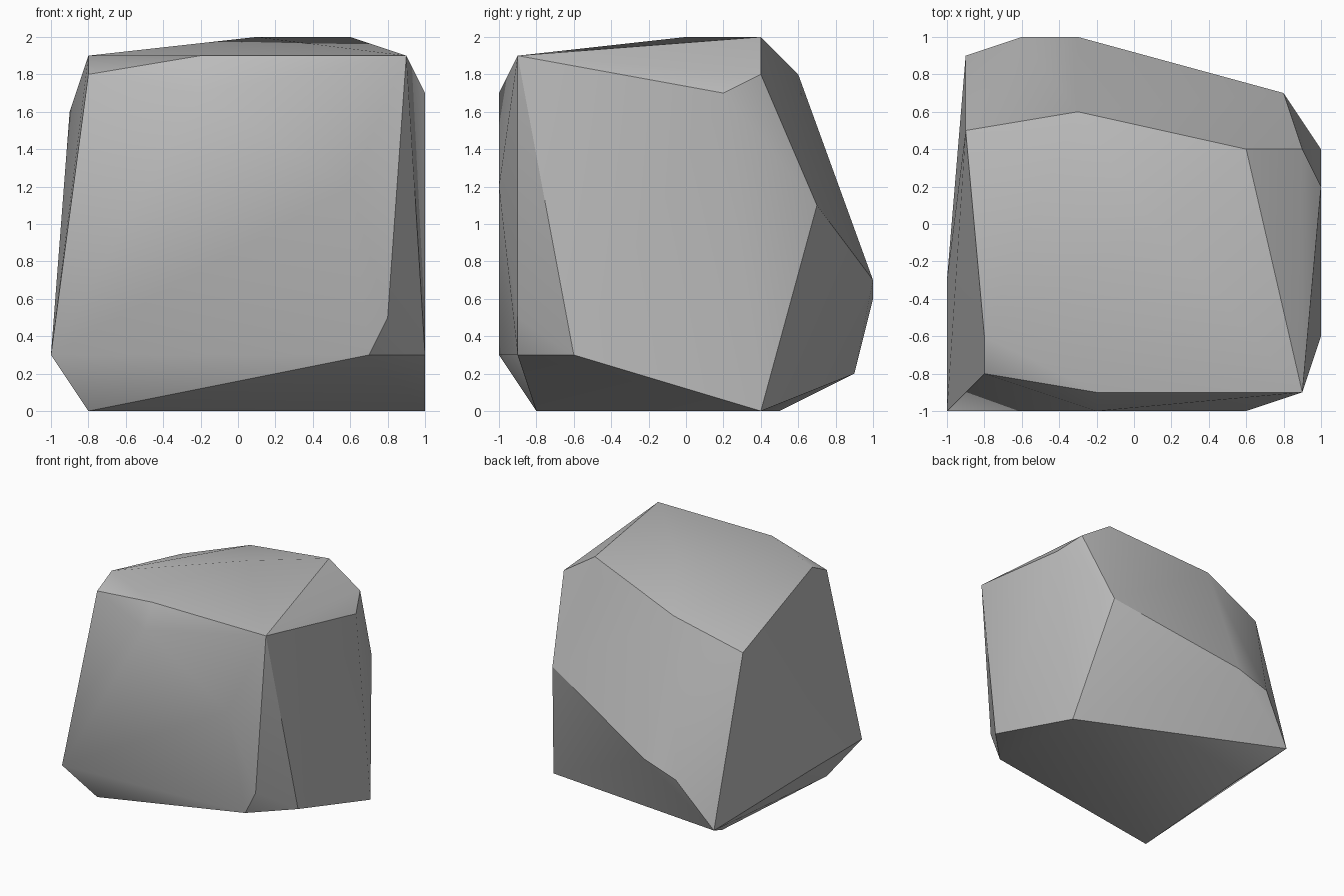
import bpy
import bmesh
import math

# Remove the default cube
default_cube = bpy.data.objects.get("Cube")
if default_cube:
    bpy.data.objects.remove(default_cube, do_unlink=True)


def make_material(name, colour):
    material = bpy.data.materials.new(name)
    material.use_nodes = True
    material.diffuse_color = colour
    material.node_tree.nodes["Principled BSDF"].inputs["Base Color"].default_value = colour
    return material


# Corners of the boulder, in tenths of a unit, grouped by region
TENTH = 0.1
corners = {
    "crown": [(1, 0, 20), (6, 4, 20), (9, -9, 19), (-2, -9, 19), (-8, -6, 19)],
    "shoulder": [(-8, -8, 18), (-3, 6, 18), (9, 4, 18), (10, 2, 17), (-9, 5, 16)],
    "front": [(-2, -10, 17), (6, -10, 12), (8, -9, 5), (7, -9, 3), (-10, -10, 3)],
    "sides": [(10, -6, 3), (-10, -3, 3), (8, 7, 11)],
    "back": [(-3, 10, 7), (-6, 10, 6), (-9, 9, 2)],
    "base": [(-8, -8, 0), (-7, 5, 0), (10, 4, 0)],
}


def make_boulder(name, regions, material):
    """Wrap the corner points in a convex chipped-stone shell."""
    bm = bmesh.new()
    for points in regions.values():
        for point in points:
            bm.verts.new([value * TENTH for value in point])
    hull = bmesh.ops.convex_hull(bm, input=bm.verts[:])
    loose = {g for g in hull["geom_interior"] + hull["geom_unused"]
             if isinstance(g, bmesh.types.BMVert)}
    bmesh.ops.delete(bm, geom=list(loose), context="VERTS")
    bmesh.ops.recalc_face_normals(bm, faces=bm.faces[:])

    mesh = bpy.data.meshes.new(name)
    bm.to_mesh(mesh)
    bm.free()
    mesh.materials.append(material)
    boulder = bpy.data.objects.new(name, mesh)
    bpy.context.collection.objects.link(boulder)
    return boulder


stone_grey = make_material("stone_grey", (0.5, 0.5, 0.5, 1.0))
boulder = make_boulder("boulder", corners, stone_grey)

# Soft shading over shallow facets, crisp ridges elsewhere
bpy.ops.object.select_all(action="DESELECT")
boulder.select_set(True)
bpy.context.view_layer.objects.active = boulder
bpy.ops.object.shade_smooth_by_angle(angle=math.radians(30))
